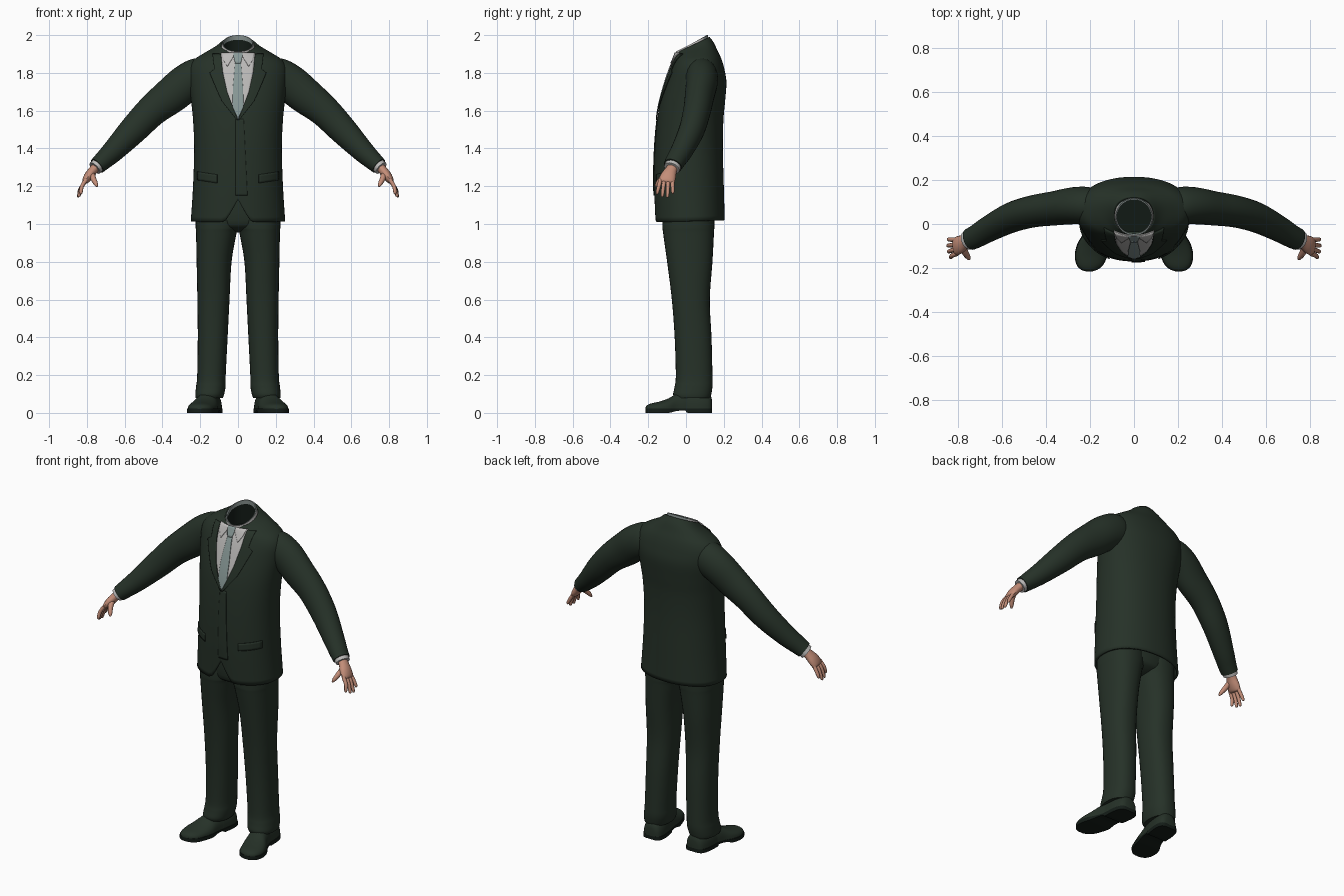
import bpy, math
from mathutils import Vector
from mathutils.bvhtree import BVHTree

if "Cube" in bpy.data.objects:
    bpy.data.objects.remove(bpy.data.objects["Cube"])


def material(name, r, g, b):
    m = bpy.data.materials.new(name)
    m.diffuse_color = (r, g, b, 1)
    m.use_nodes = True
    m.node_tree.nodes["Principled BSDF"].inputs["Base Color"].default_value = m.diffuse_color
    return m


SUIT = material("dark green cloth", .019, .031, .021)
DARK = material("dark lining", .007, .012, .009)
SHIRT = material("shirt grey white", .50, .49, .48)
COLLAR = material("collar grey", .22, .26, .25)
TIE = material("tie grey teal", .25, .32, .31)
SKIN = material("skin", .55, .27, .19)


def add(name, verts, faces, mat, mirror=False, solid=0, offset=-1):
    me = bpy.data.meshes.new(name)
    me.from_pydata([tuple(v) for v in verts], [], faces)
    me.materials.append(mat)
    ob = bpy.data.objects.new(name, me)
    bpy.context.collection.objects.link(ob)
    if solid:
        s = ob.modifiers.new("thickness", 'SOLIDIFY')
        s.thickness, s.offset = solid, offset
    if mirror:
        ob.modifiers.new("mirror", 'MIRROR').use_mirror_merge = False
    return ob


def smooth(keys, steps):
    """Catmull-Rom interpolation of tuples."""
    out = []
    for i in range(len(keys) - 1):
        a, b, c, d = (keys[max(0, min(len(keys) - 1, i + k))] for k in (-1, 0, 1, 2))
        for s in range(steps):
            t = s / steps
            out.append([.5 * (2 * q + (r - p) * t + (2 * p - 5 * q + 4 * r - w) * t * t
                              + (3 * q - p - 3 * r + w) * t ** 3)
                        for p, q, r, w in zip(a, b, c, d)])
    return out + [list(keys[-1])]


def skin_rings(rings, caps=True):
    n = len(rings[0])
    verts = [v for r in rings for v in r]
    faces = [(i * n + j, i * n + (j + 1) % n, (i + 1) * n + (j + 1) % n, (i + 1) * n + j)
             for i in range(len(rings) - 1) for j in range(n)]
    if caps:
        faces += [tuple(reversed(range(n))), tuple(range(len(verts) - n, len(verts)))]
    return verts, faces


def power(v, p):
    return math.copysign(abs(v) ** (2 / p), v)


def flat_ring(zf, zb, x0, x1, yf, yb, n=32, p=2.2):
    """Ring around z, with its own front and back heights."""
    ring = []
    for j in range(n):
        a = 2 * math.pi * j / n
        k = (1 + power(math.sin(a), p)) / 2
        ring.append(Vector(((x0 + x1) / 2 + (x1 - x0) / 2 * power(math.cos(a), p),
                            yf + (yb - yf) * k, zf + (zb - zf) * k)))
    return ring


def tube(name, keys, mat, steps=4, n=16):
    """Mirrored tube; keys are x, y, z, radius across, radius along y."""
    st = smooth(keys, steps)
    pts = [Vector(s[:3]) for s in st]
    rings = []
    for i, s in enumerate(st):
        t = (pts[min(i + 1, len(pts) - 1)] - pts[max(i - 1, 0)]).normalized()
        v = (Vector((0, 1, 0)) - t * t.y).normalized()
        u = v.cross(t)
        rings.append([pts[i] + u * s[3] * math.cos(a) + v * s[4] * math.sin(a)
                      for a in (2 * math.pi * j / n for j in range(n))])
    return add(name, *skin_rings(rings), mat, mirror=True)


# Jacket body: front z, back z, half width, front y, back y
body = [(1.01, 1.02, .25, -.165, .205), (1.2, 1.2, .238, -.17, .2), (1.4, 1.4, .232, -.165, .195),
        (1.55, 1.55, .238, -.152, .198), (1.65, 1.65, .248, -.135, .207),
        (1.75, 1.75, .26, -.107, .214), (1.82, 1.82, .26, -.083, .203),
        (1.86, 1.875, .235, -.066, .187), (1.885, 1.92, .18, -.056, .166),
        (1.9, 1.96, .125, -.05, .147), (1.91, 1.99, .093, -.046, .125)]
rings = [flat_ring(a, b, -w, w, f, k, 80) for a, b, w, f, k in smooth(body, 5)]
for ring in rings:                       # cutaway at the front hem
    for v in ring:
        if v.y < 0 and v.z < 1.3:
            v.z += .12 * max(0, 1 - abs(v.x) / .075) ** 1.2 * (1.3 - v.z) / .29
verts, faces = skin_rings(rings, caps=False)
add("jacket_body", verts, faces, SUIT, solid=.012)
surface = BVHTree.FromPolygons(verts, faces)


def plate(name, rows, mat, lift, mirror=False, slope=0, cols=10):
    """Thin panel laid on the jacket front; rows are z, x from, x to."""
    pv, pf = [], []
    fine = []
    for a, b in zip(rows, rows[1:]):
        steps = max(1, round(abs(a[0] - b[0]) / .012))
        fine += [[p + (q - p) * s / steps for p, q in zip(a, b)] for s in range(steps)]
    fine.append(rows[-1])
    for z, x0, x1 in fine:
        for c in range(cols + 1):
            x = x0 + (x1 - x0) * c / cols
            h = z + slope * x
            hit = surface.ray_cast(Vector((x, -1, h)), Vector((0, 1, 0)))[0]
            y = hit.y if hit and hit.y < .07 else -.045
            pv.append((x, y - lift, h))
    w = cols + 1
    for i in range(len(fine) - 1):
        pf += [(i * w + c, i * w + c + 1, (i + 1) * w + c + 1, (i + 1) * w + c) for c in range(cols)]
    add(name, pv, pf, mat, mirror, solid=.004, offset=0)


# Shirt front, tie, lapels, flaps
plate("shirt_front", [(1.555, -.001, .001), (1.7, -.058, .058), (1.8, -.08, .08), (1.905, -.09, .09)],
      SHIRT, .003, cols=16)
plate("tie_blade", [(1.56, -.002, .002), (1.62, -.029, .029), (1.72, -.027, .027), (1.855, -.015, .015)],
      TIE, .007)
plate("tie_knot", [(1.85, -.014, .014), (1.875, -.022, .022), (1.908, -.025, .025)], TIE, .011)
plate("collar_wing", [(1.835, .055, .058), (1.87, .034, .078), (1.907, .012, .088)], SHIRT, .009, True)
plate("lapel", [(1.55, 0, .006), (1.65, .04, .085), (1.7, .058, .108), (1.8, .08, .15), (1.82, .084, .125),
                (1.9, .09, .135)], SUIT, .006, True)
plate("front_overlap", [(1.15, -.012, .05), (1.555, -.012, .03)], SUIT, .003)
plate("pocket_flap", [(1.2, .11, .215), (1.245, .11, .215)], SUIT, .004, True, slope=.15)

# Standing shirt collar and the dark inside of the neck
collar = [(1.885, 1.965, .09, -.052, .123), (1.912, 2.0, .083, -.052, .116),
          (1.912, 2.0, .077, -.045, .11), (1.9, 1.975, .077, -.043, .11)]
inner = [(1.9, 1.975, .077, -.043, .11), (1.82, 1.85, .085, -.04, .12)]
for name, keys, mat in (("shirt_collar", collar, COLLAR), ("neck_lining", inner, DARK)):
    v, f = skin_rings([flat_ring(a, b, -w, w, y0, y1, 40, 2) for a, b, w, y0, y1 in keys], False)
    if mat is DARK:
        f.append(tuple(range(40, 80)))
    add(name, v, f, mat)
band = [(1.885, 1.97, .091, -.054, .124), (1.913, 1.999, .084, -.054, .1165)]
v, f = skin_rings([flat_ring(a, b, -w, w, y0, y1, 40, 2) for a, b, w, y0, y1 in band], False)
add("collar_band", v, [q for q in f if v[q[0]].y < .09], SHIRT)

# Sleeves and shirt cuffs
tube("sleeve", [(.17, .08, 1.795, .085, .075), (.21, .083, 1.78, .1, .085), (.275, .083, 1.745, .1, .084),
                (.355, .072, 1.68, .096, .078), (.455, .058, 1.6, .084, .073), (.555, .03, 1.497, .075, .068),
                (.655, -.02, 1.392, .06, .059), (.715, -.055, 1.335, .05, .053),
                (.745, -.07, 1.308, .045, .05)], SUIT, n=24)
tube("shirt_cuff", [(.735, -.064, 1.317, .039, .044), (.758, -.076, 1.295, .038, .043)], SHIRT, 2, 20)

# Hands
tube("palm", [(.745, -.068, 1.308, .025, .028), (.768, -.08, 1.283, .024, .032),
              (.79, -.093, 1.255, .024, .041), (.808, -.102, 1.228, .018, .042),
              (.813, -.104, 1.218, .008, .034)], SKIN)
for i, (y0, y1, x1, z1) in enumerate([(-.135, -.152, .832, 1.157), (-.114, -.125, .842, 1.143),
                                      (-.093, -.098, .845, 1.14), (-.072, -.07, .843, 1.16)]):
    tube("finger_%d" % (i + 1), [(.803, y0, 1.236, .011, .011), (.826, (y0 + y1) / 2, 1.2, .0105, .0105),
                                 (x1 - .001, y1, z1 + .01, .0085, .0085), (x1, y1, z1, .003, .003)],
         SKIN, 3, 10)
tube("thumb", [(.775, -.098, 1.268, .016, .016), (.766, -.13, 1.24, .015, .015),
               (.752, -.152, 1.212, .011, .011), (.746, -.16, 1.198, .004, .004)], SKIN, 3, 10)

# Trousers: z, inner x, outer x, front y, back y
leg = [(1.2, -.005, .222, -.125, .15), (1.0, -.003, .224, -.125, .15), (.95, .008, .222, -.121, .148),
       (.8, .034, .219, -.1, .14), (.6, .045, .215, -.075, .126), (.4, .055, .213, -.06, .135),
       (.2, .065, .216, -.054, .14), (.14, .066, .222, -.06, .14), (.1, .073, .226, -.068, .134),
       (.08, .08, .224, -.062, .128)]
add("trouser_leg", *skin_rings([flat_ring(k[0], k[0], *k[1:], p=2.3) for k in smooth(leg, 5)]), SUIT, True)
seat = [(.955, .04, -.03, .06), (.975, .13, -.09, .115), (1.02, .2, -.12, .145), (1.2, .222, -.125, .15)]
add("trouser_seat", *skin_rings([flat_ring(z, z, -w, w, a, b) for z, w, a, b in smooth(seat, 4)]), SUIT)

# Shoes: y, centre x, half width, height, sole underside
shoe = [(.138, .143, .03, .06, 0), (.125, .144, .052, .09, 0), (.08, .148, .063, .105, 0),
        (.01, .155, .06, .11, 0), (-.005, .158, .06, .108, .012), (-.05, .168, .064, .095, .01),
        (-.09, .181, .073, .07, 0), (-.14, .194, .072, .052, 0), (-.185, .2, .058, .042, 0),
        (-.207, .203, .035, .032, 0), (-.215, .204, .012, .018, 0)]
uppers, soles = [], []
for y, cx, w, h, low in smooth(shoe, 3):
    low = max(0, low)
    uppers.append([Vector((cx + w * math.cos(a), y, .02 + (h - .012) * math.sin(a) ** .8))
                   for a in (math.pi * j / 16 * .99999 for j in range(17))])
    e = w + .003
    soles.append([Vector((cx + e, y, low)), Vector((cx + e, y, .022)),
                  Vector((cx - e, y, .022)), Vector((cx - e, y, low))])
add("shoe_upper", *skin_rings(uppers), SUIT, True)
add("shoe_sole", *skin_rings(soles), DARK, True)

# Consistent normals and smooth shading
bpy.ops.object.select_all(action='DESELECT')
for ob in bpy.context.scene.objects:
    ob.select_set(True)
    bpy.context.view_layer.objects.active = ob
bpy.ops.object.mode_set(mode='EDIT')
bpy.ops.mesh.select_all(action='SELECT')
bpy.ops.mesh.normals_make_consistent(inside=False)
bpy.ops.object.mode_set(mode='OBJECT')
bpy.ops.object.shade_smooth_by_angle(angle=math.radians(40))
